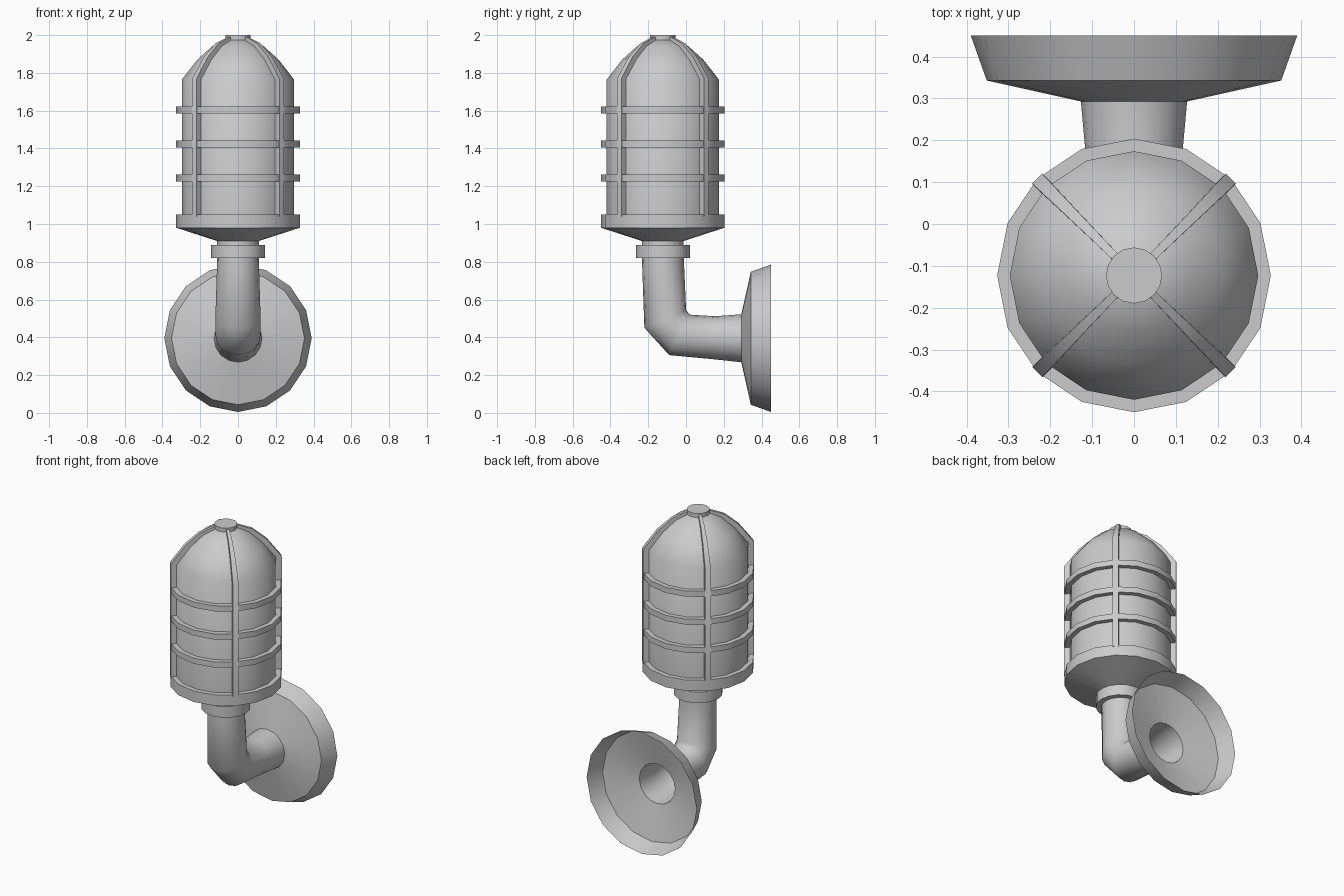
import bpy, bmesh
from math import sin, cos, pi, radians
from mathutils import Vector

if "Cube" in bpy.data.objects:
    bpy.data.objects.remove(bpy.data.objects["Cube"])

SIDES = 16
AXIS_Y = -0.123          # vertical axis of the lamp
WALL_Z = 0.395           # centre height of the wall plate


def finish(bm, name, angle):
    mesh = bpy.data.meshes.new(name)
    bm.to_mesh(mesh)
    bm.free()
    ob = bpy.data.objects.new(name, mesh)
    bpy.context.collection.objects.link(ob)
    bpy.ops.object.select_all(action='DESELECT')
    ob.select_set(True)
    bpy.context.view_layer.objects.active = ob
    bpy.ops.object.shade_smooth_by_angle(angle=radians(angle))
    return ob


def loft(name, rings, closed=False, cap=False, angle=30):
    """Skin round sections given as (y, z, radius, tilt in degrees)."""
    bm = bmesh.new()
    loops = []
    for y, z, r, tilt in rings:
        t = radians(tilt)
        loop = []
        for k in range(SIDES):
            a = 2 * pi * k / SIDES
            loop.append(bm.verts.new((r * cos(a), y + r * sin(a) * cos(t),
                                      z + r * sin(a) * sin(t))))
        loops.append(loop)
    pairs = list(zip(loops, loops[1:]))
    if closed:
        pairs.append((loops[-1], loops[0]))
    for lo, hi in pairs:
        for k in range(SIDES):
            n = (k + 1) % SIDES
            bm.faces.new((lo[k], lo[n], hi[n], hi[k]))
    if cap:
        bm.faces.new(loops[-1])
    return finish(bm, name, angle)


def lathe(name, profile, **kw):
    return loft(name, [(AXIS_Y, z, r, 0) for r, z in profile], **kw)


def band(name, r0, r1, z0, z1):
    return lathe(name, [(r1, z0), (r1, z1), (r0, z1), (r0, z0)], closed=True)


# wall plate: open-backed dish
loft("wall_plate", [(0.45, WALL_Z, 0.39, 90), (0.343, WALL_Z, 0.352, 90),
                    (0.293, WALL_Z, 0.127, 90)])

# elbow pipe from plate up to the collar
loft("elbow_pipe", [(0.293, WALL_Z, 0.127, 90), (0.15, 0.398, 0.114, 87),
                    (-0.035, 0.413, 0.12, 63), (-0.11, 0.498, 0.12, 23),
                    (-0.121, 0.78, 0.111, 2), (AXIS_Y, 0.85, 0.11, 0)], angle=50)

# collar and lamp base
band("collar", 0.10, 0.143, 0.82, 0.89)
lathe("lamp_base", [(0.11, 0.88), (0.11, 0.91), (0.327, 0.98),
                    (0.327, 1.05), (0.28, 1.05)])

# glass dome
lathe("glass", [(0.297, 1.04), (0.297, 1.765), (0.215, 1.87),
                (0.135, 1.942), (0.05, 1.98)], cap=True, angle=50)

# cage hoops
for i, z in enumerate((1.225, 1.405, 1.585)):
    band(f"cage_hoop_{i + 1}", 0.29, 0.327, z, z + 0.036)

# cage bars: (outer radius, outer z, inner radius, inner z, width)
BAR = [(0.327, 1.04, 0.28, 1.04, 0.034), (0.327, 1.77, 0.28, 1.75, 0.034),
       (0.24, 1.885, 0.20, 1.85, 0.028), (0.155, 1.957, 0.125, 1.92, 0.023),
       (0.055, 1.995, 0.045, 1.96, 0.018)]
for i in range(4):
    a = pi / 4 + i * pi / 2
    out = Vector((cos(a), sin(a), 0))
    side = Vector((-sin(a), cos(a), 0))
    bm = bmesh.new()
    secs = []
    for ro, zo, ri, zi, w in BAR:
        secs.append([bm.verts.new(out * r + side * s * w / 2 + Vector((0, AXIS_Y, z)))
                     for r, z, s in ((ro, zo, -1), (ro, zo, 1), (ri, zi, 1), (ri, zi, -1))])
    for lo, hi in zip(secs, secs[1:]):
        for k in range(4):
            n = (k + 1) % 4
            bm.faces.new((lo[k], lo[n], hi[n], hi[k]))
    bm.faces.new(secs[0][::-1])
    bm.faces.new(secs[-1])
    finish(bm, f"cage_bar_{i + 1}", 40)

# top cap
lathe("top_cap", [(0.067, 1.975), (0.067, 2.0)], cap=True)
